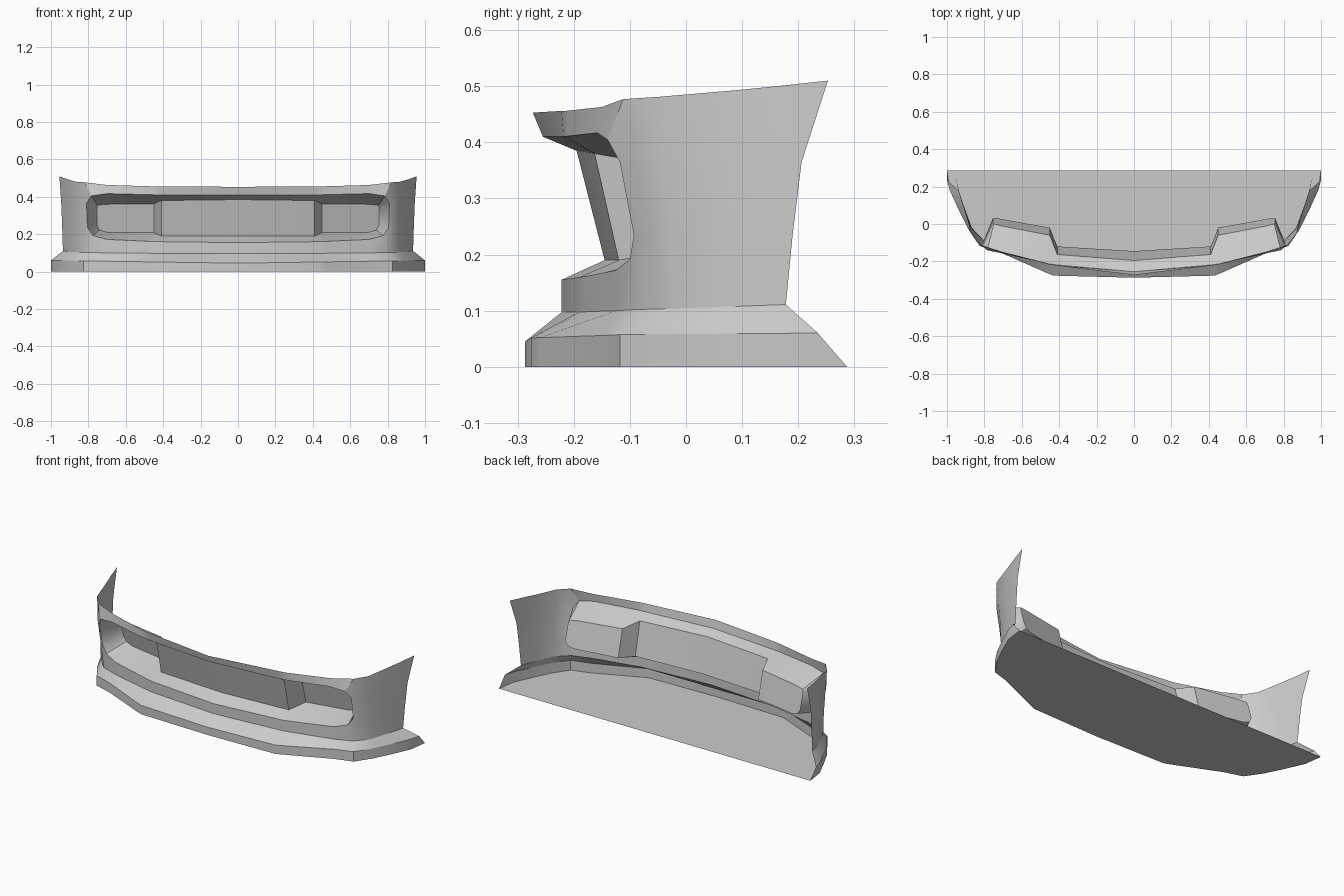
import bpy, bmesh
from mathutils import Vector

if "Cube" in bpy.data.objects:
    bpy.data.objects.remove(bpy.data.objects["Cube"])

GREY = (0.60, 0.60, 0.60, 1)
grey = bpy.data.materials.new("plain_grey")
grey.use_nodes = True
grey.diffuse_color = GREY
grey.node_tree.nodes["Principled BSDF"].inputs["Base Color"].default_value = GREY


def make_part(name, faces, outward, angle=0.5):
    """Mirrored half sheet from faces given as point lists, turned to face outward."""
    bm = bmesh.new()
    for pts in faces:
        bm.faces.new([bm.verts.new(p) for p in pts])
    bmesh.ops.remove_doubles(bm, verts=bm.verts, dist=0.0005)
    bmesh.ops.recalc_face_normals(bm, faces=bm.faces)
    lean = sum((f.normal * f.calc_area() for f in bm.faces), Vector())
    if lean.dot(Vector(outward)) < 0:
        bmesh.ops.reverse_faces(bm, faces=bm.faces)
    mesh = bpy.data.meshes.new(name)
    bm.to_mesh(mesh)
    bm.free()
    mesh.materials.append(grey)
    ob = bpy.data.objects.new(name, mesh)
    bpy.context.collection.objects.link(ob)
    bpy.ops.object.select_all(action='DESELECT')
    ob.select_set(True)
    bpy.context.view_layer.objects.active = ob
    bpy.ops.object.shade_smooth_by_angle(angle=angle)
    mod = ob.modifiers.new("mirror", 'MIRROR')
    mod.merge_threshold = 0.001


def strip(a, b):
    """Quads between two matching rows of points."""
    return [(a[i], a[i + 1], b[i + 1], b[i]) for i in range(len(a) - 1)]


# Grille opening: edge in the body, and the recessed panel border
opening = [(0, -.222, .155), (.42, -.19, .16), (.46, -.181, .161), (.70, -.125, .172),
           (.775, -.10, .192), (.805, -.093, .235), (.81, -.118, .365), (.785, -.14, .405),
           (.70, -.158, .417), (.46, -.212, .411), (.42, -.218, .41), (0, -.255, .41)]
panel = [(0, -.145, .19), (.41, -.12, .19), (.45, -.02, .208), (.70, .025, .21),
         (.74, .033, .222), (.755, .03, .25), (.755, .005, .335), (.75, 0, .355),
         (.70, -.012, .36), (.45, -.06, .362), (.41, -.163, .38), (0, -.195, .385)]

# Border of the front skin around the opening
lower = [(0, -.222, .097), (.42, -.19, .098), (.46, -.181, .098), (.70, -.125, .10), (.80, -.09, .102)]
edge = [lower[-1], (.828, -.078, .235), (.837, -.092, .365), (.82, -.112, .477)]
upper = [edge[-1], (.70, -.15, .463), (.46, -.215, .456), (.42, -.222, .456), (0, -.273, .453)]
border = lower + edge[1:3] + upper

# Side wings, one column of points at a time towards the rear
wing = [edge,
        [(.867, -.02, .104), (.868, -.025, .235), (.868, -.04, .365), (.87, -.05, .481)],
        [(.90, .07, .107), (.902, .07, .235), (.905, .07, .365), (.91, .09, .493)],
        [(.92, .125, .109), (.924, .13, .235), (.928, .14, .365), (.934, .17, .501)],
        [(.936, .178, .111), (.94, .19, .235), (.945, .206, .365), (.955, .253, .51)]]

skin = strip(border, opening)
for front, rear in zip(wing, wing[1:]):
    skin += strip(front, rear)
make_part("bumper_skin", skin, (0, -1, 0))
make_part("grille_recess", strip(opening, panel), (0, -1, 0), 0.7)

# Recessed panel: raised centre, step and set-back side
make_part("grille_panel", [
    (panel[0], panel[1], panel[10], panel[11]),
    (panel[1], panel[2], panel[9], panel[10]),
    panel[2:10]], (0, -1, 0), 0.3)

# Splitter lip with sloping ledge and flat floor
base = [(0, -.287), (.43, -.276), (.47, -.26), (.72, -.15), (.825, -.118),
        (.885, -.03), (.935, .07), (.985, .18), (1, .287)]
lip_low = [(x, y, 0) for x, y in base]
lip_top = [(x, y, .045 + .015 * x) for x, y in base[:-1]] + [(1, .235, .06)]
ledge_top = lower + [column[0] for column in wing[1:]]
make_part("splitter_lip", strip(lip_low, lip_top), (0, -1, 0))
make_part("splitter_ledge", strip(lip_top, ledge_top), (0, 0, 1))
make_part("splitter_floor", [lip_low + [(0, .287, 0)]], (0, 0, -1))
